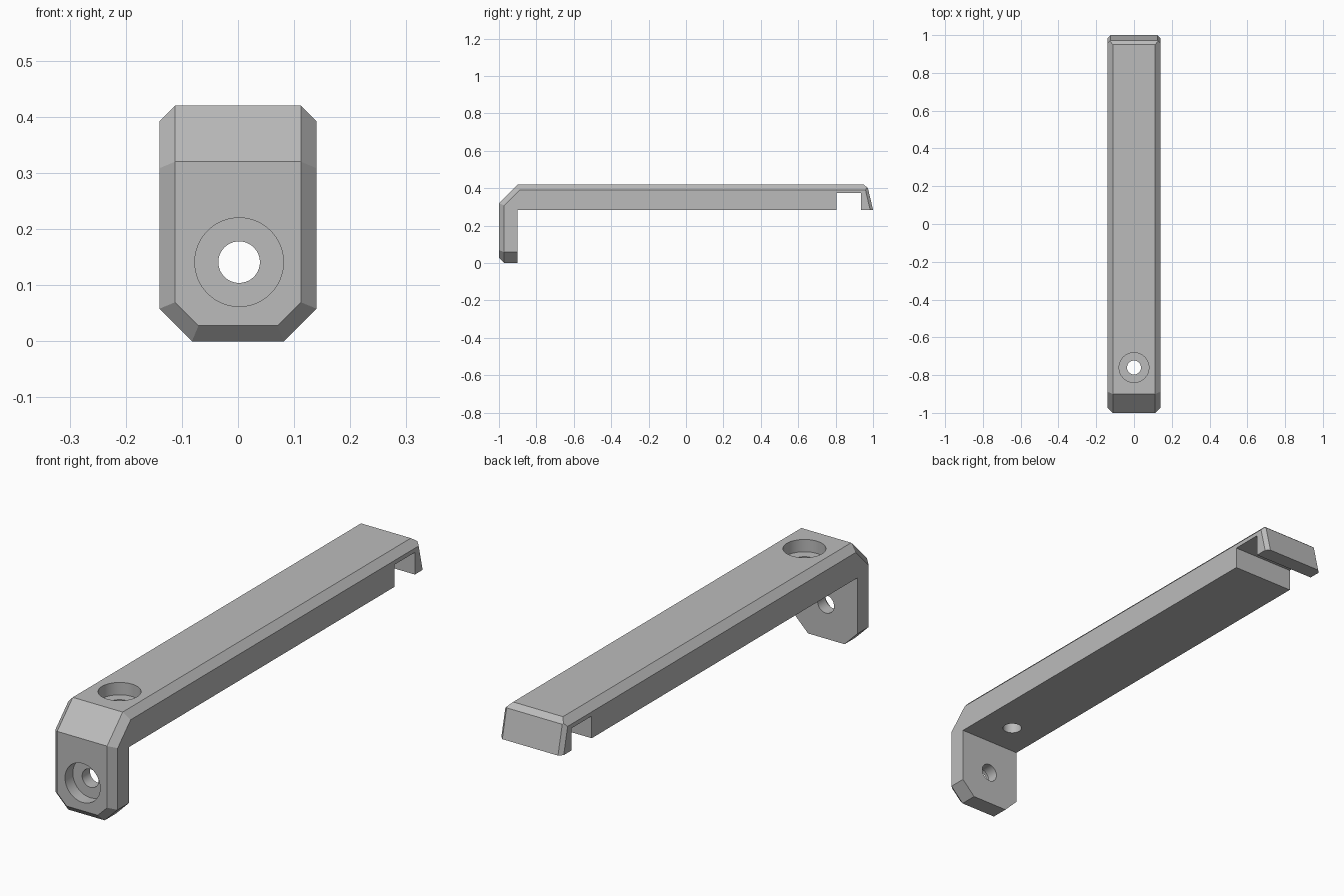
import bpy, bmesh, math
from mathutils import Vector

cube = bpy.data.objects.get("Cube")
if cube:
    bpy.data.objects.remove(cube, do_unlink=True)

HALF = 0.14      # half width of the bar
EDGE = 0.028     # chamfer on the outer edges
TIP = 0.015      # finer chamfer on the hooked end

# One plain grey for the whole bracket
grey = bpy.data.materials.new("plain grey")
grey.use_nodes = True
colour = (0.5, 0.5, 0.5, 1)
grey.diffuse_color = colour
grey.node_tree.nodes["Principled BSDF"].inputs["Base Color"].default_value = colour

# Side profile (y, z): mounting leg, sloped shoulder, long arm, notch and hook
profile = [(-1, 0), (-0.9, 0), (-0.9, 0.285), (0.805, 0.285), (0.805, 0.375),
           (0.935, 0.375), (0.935, 0.285), (1, 0.285), (0.968, 0.42),
           (-0.9, 0.42), (-1, 0.32)]
bm = bmesh.new()
face = bm.faces.new([bm.verts.new((-HALF, y, z)) for y, z in profile])
extruded = bmesh.ops.extrude_face_region(bm, geom=[face])
bmesh.ops.translate(bm, vec=(2 * HALF, 0, 0),
                    verts=[v for v in extruded["geom"] if isinstance(v, bmesh.types.BMVert)])
bmesh.ops.recalc_face_normals(bm, faces=bm.faces)


def slice_off(point, normal):
    """Cut away everything beyond a plane and close the cut."""
    bmesh.ops.bisect_plane(bm, geom=bm.verts[:] + bm.edges[:] + bm.faces[:], dist=1e-6,
                           plane_co=point, plane_no=normal, clear_outer=True)
    bmesh.ops.holes_fill(bm, edges=[e for e in bm.edges if e.is_boundary], sides=0)


def chamfer(corner, n1, n2, size):
    """Chamfer the edge through corner between faces with normals n1 and n2."""
    n1, n2 = Vector(n1).normalized(), Vector(n2).normalized()
    slice_off(Vector(corner) - n1 * size, n1 + n2)


front, top, bottom = (0, -1, 0), (0, 0, 1), (0, 0, -1)
shoulder, end = (0, -1, 1), (0, 0.135, 0.032)

# Clipped lower corners of the leg
for s in (-1, 1):
    slice_off((s * HALF, 0, 0.058), (s, 0, -1))

# Chamfers along both sides
for s in (-1, 1):
    side = (s, 0, 0)
    chamfer((s * HALF, -1, 0.2), side, front, EDGE)
    chamfer((s * HALF, -0.95, 0.37), side, shoulder, EDGE)
    chamfer((s * HALF, 0, 0.42), side, top, EDGE)
    chamfer((s * HALF, -1, 0.058), (s, 0, -1), front, EDGE)
    chamfer((s * HALF, 1, 0.285), side, end, TIP)

# Chamfers across the foot and the hooked end
chamfer((0, -1, 0), bottom, front, EDGE)
chamfer((0, 0.968, 0.42), end, top, TIP)
bmesh.ops.recalc_face_normals(bm, faces=bm.faces)

mesh = bpy.data.meshes.new("bracket_arm")
bm.to_mesh(mesh)
bm.free()
mesh.materials.append(grey)
arm = bpy.data.objects.new("bracket_arm", mesh)
bpy.context.collection.objects.link(arm)


def drill(centre, radius, depth, rotation):
    """Bore a round hole to the given depth either side of centre."""
    bpy.ops.mesh.primitive_cylinder_add(vertices=64, radius=radius, depth=2 * depth,
                                        location=centre, rotation=rotation)
    cutter = bpy.context.object
    cutter.name = "hole_cutter"
    cutter.hide_render = True
    cutter.data.materials.append(grey)
    cut = arm.modifiers.new("hole", 'BOOLEAN')
    cut.operation, cut.solver, cut.object = 'DIFFERENCE', 'EXACT', cutter
    bpy.context.view_layer.objects.active = arm
    bpy.ops.object.modifier_apply(modifier=cut.name)
    bpy.data.objects.remove(cutter, do_unlink=True)


# Counterbored screw holes through the leg and the arm
for centre, rotation in (((0.002, -1, 0.141), (math.pi / 2, 0, 0)),
                         ((0, -0.76, 0.42), (0, 0, 0))):
    drill(centre, 0.079, 0.05, rotation)
    drill(centre, 0.037, 0.2, rotation)

# Smooth hole walls, crisp chamfers
bpy.ops.object.select_all(action='DESELECT')
arm.select_set(True)
bpy.context.view_layer.objects.active = arm
bpy.ops.object.shade_smooth_by_angle(angle=math.radians(20))
